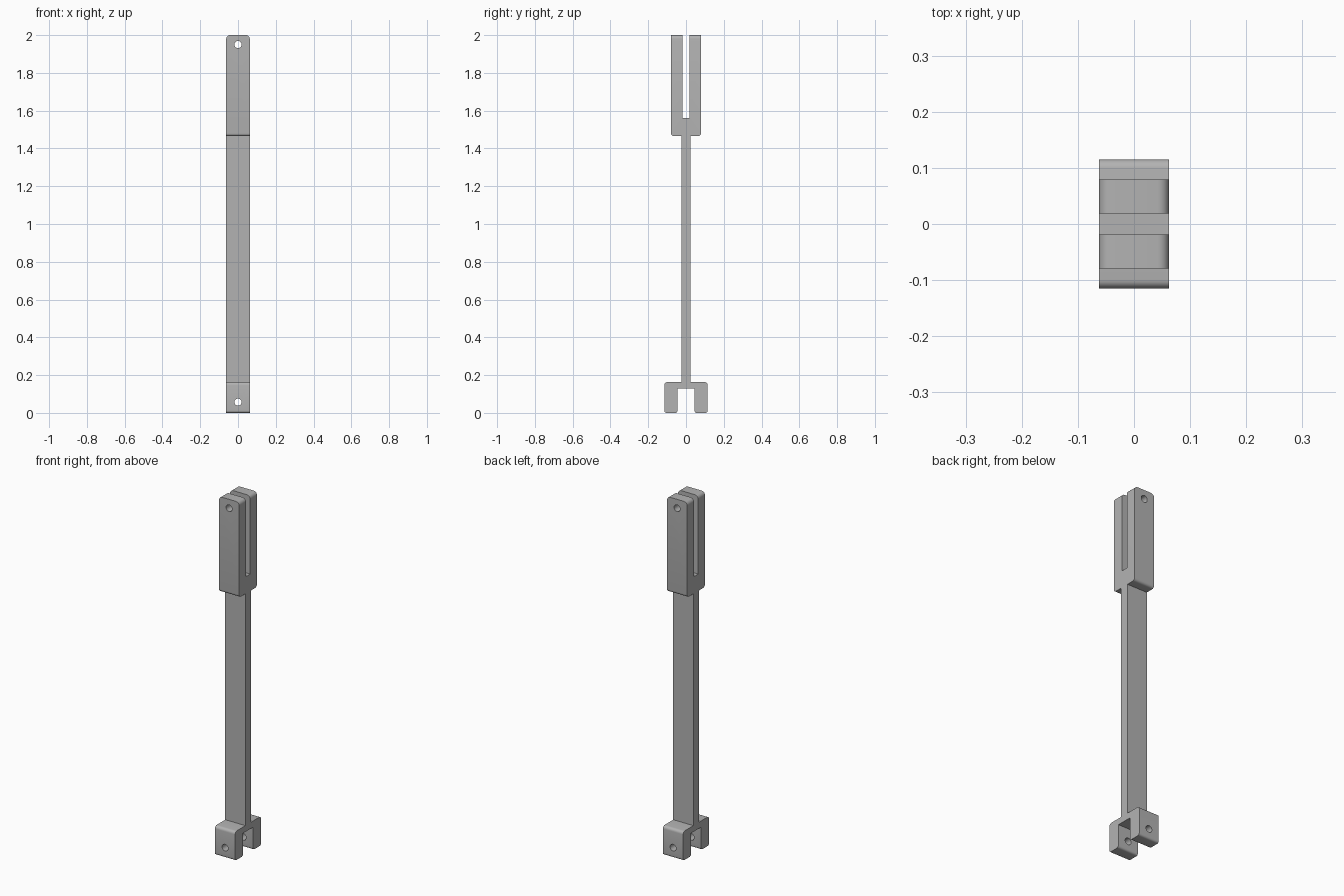
import bpy
import bmesh
from math import pi, radians

cube = bpy.data.objects.get("Cube")
if cube:
    bpy.data.objects.remove(cube, do_unlink=True)

HALF_W = 0.0625            # half width of the flat bar
FORK_Y, FORK_Z = 0.079, 1.465
CLEVIS_Y, CLEVIS_Z = 0.115, 0.163

grey = bpy.data.materials.new("steel grey")
grey.use_nodes = True
colour = (0.45, 0.45, 0.45, 1)
grey.diffuse_color = colour
grey.node_tree.nodes["Principled BSDF"].inputs["Base Color"].default_value = colour

# Half side profile (y, z), from slot floor round to clevis floor
half = [(0.019, 1.56), (0.019, 2), (FORK_Y, 2), (FORK_Y, FORK_Z),
        (0.024, FORK_Z), (0.024, CLEVIS_Z), (CLEVIS_Y, CLEVIS_Z),
        (CLEVIS_Y, 0), (0.045, 0), (0.045, 0.128)]
outline = half + [(-y, z) for y, z in reversed(half)]

# Link body: the mirrored profile extruded across its width
bm = bmesh.new()
face = bm.faces.new([bm.verts.new((-HALF_W, y, z)) for y, z in outline])
extruded = bmesh.ops.extrude_face_region(bm, geom=[face])["geom"]
bmesh.ops.translate(bm, vec=(2 * HALF_W, 0, 0),
                    verts=[v for v in extruded if isinstance(v, bmesh.types.BMVert)])
bmesh.ops.recalc_face_normals(bm, faces=bm.faces[:])


def round_edges(test, radius):
    """Round every edge whose midpoint and direction pass the test."""
    edges = []
    for e in bm.edges:
        a, b = e.verts[0].co, e.verts[1].co
        if test((a + b) / 2, b - a):
            edges.append(e)
    bmesh.ops.bevel(bm, geom=edges, offset=radius, segments=5,
                    profile=0.5, affect='EDGES')


def near(a, b):
    return abs(a - b) < 0.001


# Fork shoulder, clevis shoulder, clevis feet, fork tips
round_edges(lambda m, d: near(m.x, 0) and near(m.z, FORK_Z) and near(abs(m.y), FORK_Y), 0.015)
round_edges(lambda m, d: near(m.x, 0) and near(m.z, CLEVIS_Z) and near(abs(m.y), CLEVIS_Y), 0.016)
round_edges(lambda m, d: near(m.x, 0) and near(m.z, 0) and abs(d.x) > 0.1, 0.012)
round_edges(lambda m, d: near(m.z, 2) and near(abs(m.x), HALF_W) and near(d.x, 0), 0.02)

mesh = bpy.data.meshes.new("link_body")
bm.to_mesh(mesh)
bm.free()
mesh.materials.append(grey)
body = bpy.data.objects.new("link_body", mesh)
bpy.context.collection.objects.link(body)

# Pin holes through both ends
for z in (1.95, 0.057):
    bpy.ops.mesh.primitive_cylinder_add(vertices=32, radius=0.019, depth=0.4,
                                        location=(0, 0, z), rotation=(pi / 2, 0, 0))
    cutter = bpy.context.object
    cutter.name = "pin_hole_cutter"
    cutter.hide_render = True
    cutter.data.materials.append(grey)
    hole = body.modifiers.new("pin_hole", 'BOOLEAN')
    hole.operation = 'DIFFERENCE'
    hole.solver = 'EXACT'
    hole.object = cutter
    bpy.ops.object.select_all(action='DESELECT')
    body.select_set(True)
    bpy.context.view_layer.objects.active = body
    bpy.ops.object.modifier_apply(modifier=hole.name)
    bpy.data.objects.remove(cutter, do_unlink=True)

bpy.ops.object.shade_smooth_by_angle(angle=radians(30))
